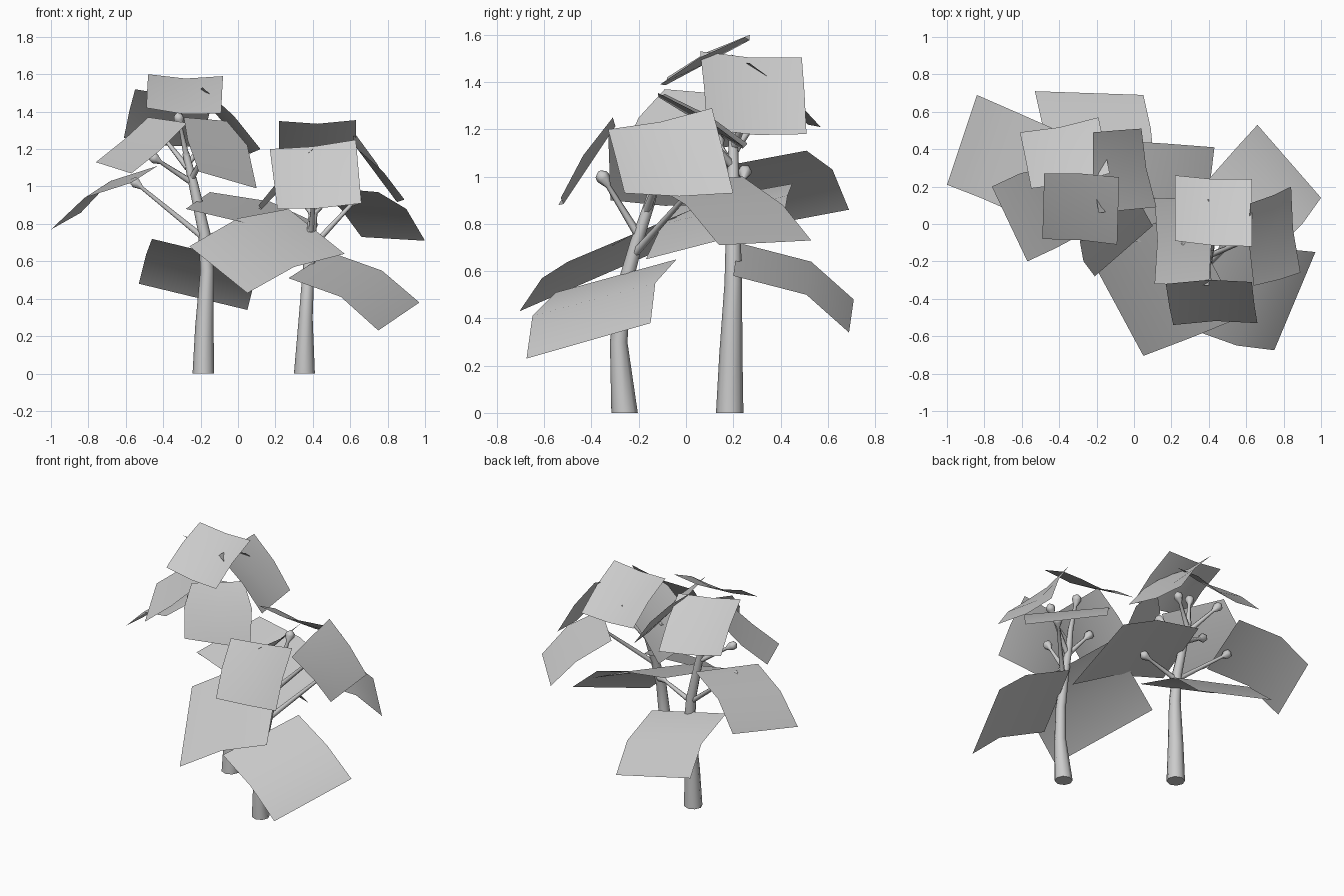
import bpy, bmesh
from mathutils import Vector

if "Cube" in bpy.data.objects:
    bpy.data.objects.remove(bpy.data.objects["Cube"])


def leaf(name, *rows, sag=0.02, bow=0.018, dip=0.02):
    """Leaf card: each row is (left, right) edge points from stem to tip."""
    rows = [(Vector(a), Vector(b)) for a, b in rows]
    mids = [(a + b) / 2 for a, b in rows]
    if len(rows) == 2:  # short card is a shallow saddle
        (a, b), (c, d) = rows
        n = (b - a).cross(c - a).normalized()
        n = n if n.z > 0 else -n
        rows.insert(1, ((a + c) / 2 + n * bow, (b + d) / 2 + n * bow))
        centre = (mids[0] + mids[1]) / 2 - n * dip
        mids = [mids[0] - n * sag, centre, mids[1] - n * sag]
    bm = bmesh.new()
    grid = [[bm.verts.new(p) for p in (a, m, b)] for (a, b), m in zip(rows, mids)]
    for r0, r1 in zip(grid, grid[1:]):
        for i in range(2):
            bm.faces.new((r0[i], r0[i + 1], r1[i + 1], r1[i]))
    bm.normal_update()
    if sum(f.normal.z for f in bm.faces) < 0:
        bmesh.ops.reverse_faces(bm, faces=bm.faces[:])
    for f in bm.faces:
        f.smooth = True
    me = bpy.data.meshes.new(name)
    bm.to_mesh(me)
    bm.free()
    bpy.context.collection.objects.link(bpy.data.objects.new(name, me))


def tube(name, pts, sides=8):
    """Tapered tube through (x, y, z, radius) points."""
    bm = bmesh.new()
    n = len(pts)
    ps = [Vector(p[:3]) for p in pts]
    rings = []
    for i, p in enumerate(ps):
        t = (ps[min(i + 1, n - 1)] - ps[max(i - 1, 0)]).normalized()
        if i == 0 and p.z == 0:
            t = Vector((0, 0, 1))
        ring = bmesh.ops.create_circle(bm, segments=sides, radius=pts[i][3])["verts"]
        q = Vector((0, 0, 1)).rotation_difference(t)
        for v in ring:
            v.co = p + q @ v.co
        rings.append(ring)
    for r0, r1 in zip(rings, rings[1:]):
        for j in range(sides):
            k = (j + 1) % sides
            bm.faces.new((r0[j], r0[k], r1[k], r1[j]))
    bm.faces.new(rings[0][::-1])
    bm.faces.new(rings[-1])
    bmesh.ops.recalc_face_normals(bm, faces=bm.faces[:])
    for f in bm.faces:
        f.smooth = len(f.verts) == 4
    me = bpy.data.meshes.new(name)
    bm.to_mesh(me)
    bm.free()
    bpy.context.collection.objects.link(bpy.data.objects.new(name, me))


def branch(name, a, b, r=0.018):
    """Thin stem that ends in a small bud."""
    a, b = Vector(a), Vector(b)
    d = (b - a).normalized()
    tube(name, [(*a, r), (*(b - d * 0.06), r * 0.6), (*(b - d * 0.02), 0.03),
                (*b, 0.027), (*(b + d * 0.015), 0.006)], 6)


# Trunks
tube("left_trunk", [(-.185, .185, 0, .058), (-.18, .19, .25, .049), (-.165, .2, .55, .037),
                    (-.18, .2, .75, .032), (-.24, .2, 1.02, .025), (-.28, .2, 1.18, .018)])
tube("right_trunk", [(.355, -.26, 0, .056), (.362, -.285, .3, .037), (.375, -.265, .52, .032),
                     (.39, -.21, .72, .027), (.405, -.15, .9, .022), (.415, -.12, 1.02, .016)])

# Branches
left_tips = [((-.19, .2, .73), (-.56, .25, 1.03)), ((-.26, .2, 1.03), (-.46, .13, 1.16)),
             ((-.27, .2, 1.12), (-.13, .27, 1.29)), ((-.27, .2, 1.1), (-.42, .33, 1.29)),
             ((-.25, .2, 1.04), (-.15, .05, 1.22)), ((-.18, .2, .72), (.08, .18, .82)),
             ((-.275, .2, 1.16), (-.32, .16, 1.38))]
right_tips = [((.38, -.23, .66), (.64, .02, .94)), ((.4, -.17, .85), (.62, -.08, 1.08)),
              ((.4, -.17, .85), (.27, -.1, 1.02)), ((.39, -.2, .75), (.41, -.36, 1.01)),
              ((.41, -.13, 1.0), (.43, -.04, 1.2))]
for i, (a, b) in enumerate(left_tips):
    branch(f"left_branch_{i + 1}", a, b)
for i, (a, b) in enumerate(right_tips):
    branch(f"right_branch_{i + 1}", a, b)

# Left plant leaves
leaf("left_top_leaf", ((-.48, .27, 1.6), (-.08, .25, 1.59)),
     ((-.49, -.08, 1.42), (-.09, -.11, 1.39)))
leaf("left_back_leaf", ((-.55, .19, 1.52), (-.13, .27, 1.48)),
     ((-.61, .49, 1.26), (-.19, .57, 1.21)))
leaf("left_side_leaf", ((-.19, .06, 1.53), (-.22, .49, 1.505)),
     ((.12, .09, 1.2), (.04, .51, 1.18)))
leaf("left_front_leaf", ((-.29, -.09, 1.37), (-.06, .15, 1.35)),
     ((-.27, -.2, 1.25), (.05, .08, 1.22)), ((-.21, -.28, 1.08), (.1, -.01, .99)))
leaf("left_outer_leaf", ((-.48, .3, 1.37), (-.27, -.05, 1.34)),
     ((-.61, .27, 1.25), (-.42, -.13, 1.19)), ((-.76, .2, 1.13), (-.57, -.2, 1.07)))
leaf("left_wide_leaf", ((-.43, .51, 1.11), (-.57, .03, 1.02)),
     ((-.68, .62, 1.03), (-.82, .14, .94)), ((-.84, .69, .86), (-1, .21, .77)))
leaf("left_low_back_leaf", ((-.46, .22, .72), (.12, .2, .58)),
     ((-.49, .53, .64), (.09, .51, .5)), ((-.53, .71, .48), (.05, .69, .34)))
leaf("left_middle_leaf", ((-.15, .45, .97), (-.28, -.05, .88)),
     ((.17, .43, .92), (.06, -.1, .8)), ((.43, .41, .8), (.36, -.17, .65)))

# Right plant leaves
leaf("right_top_leaf", ((.22, -.09, 1.35), (.63, -.12, 1.355)),
     ((.22, .26, 1.14), (.63, .24, 1.13)))
leaf("right_front_leaf", ((.17, -.32, 1.2), (.63, -.31, 1.25)),
     ((.21, -.54, .88), (.66, -.53, .91)))
leaf("right_side_leaf", ((.64, -.33, 1.2), (.62, .11, 1.29)),
     ((.89, -.26, .93), (.84, .2, .93)))
leaf("right_inner_leaf", ((.4, .13, 1.2), (.4, -.33, 1.2)),
     ((.11, .14, .88), (.11, -.32, .9)))
leaf("right_back_leaf", ((.75, -.15, .97), (.4, .24, 1.0)),
     ((.9, 0, .88), (.55, .41, .88)), ((1.0, .14, .71), (.66, .53, .73)))
leaf("right_large_leaf", ((.57, -.5, .64), (.27, .07, .88)),
     ((.3, -.61, .57), (-.0, -.04, .83)), ((.05, -.705, .43), (-.26, -.13, .68)))
leaf("right_low_leaf", ((.27, -.55, .51), (.49, -.04, .65)),
     ((.55, -.65, .41), (.77, -.13, .55)), ((.75, -.675, .23), (.97, -.15, .38)))
